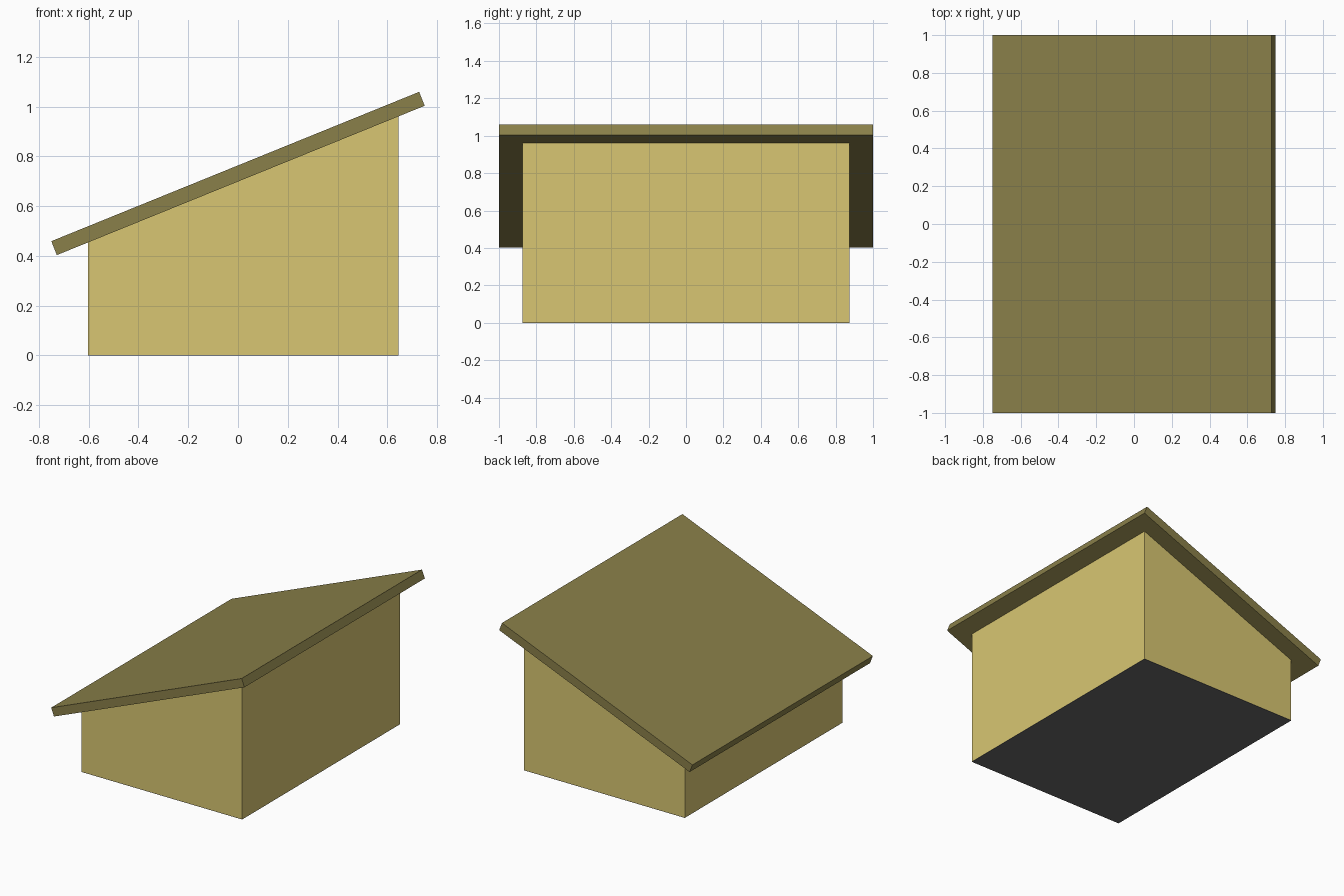
import bpy, bmesh

if "Cube" in bpy.data.objects:
    bpy.data.objects.remove(bpy.data.objects["Cube"])

def material(name, rgb):
    m = bpy.data.materials.new(name)
    m.diffuse_color = (*rgb, 1)
    m.use_nodes = True
    m.node_tree.nodes["Principled BSDF"].inputs["Base Color"].default_value = m.diffuse_color
    return m

def extrude_profile(name, pts, half_depth, mat):
    """Extrude an (x, z) outline along y, centred on y = 0."""
    bm = bmesh.new()
    face = bm.faces.new([bm.verts.new((x, -half_depth, z)) for x, z in pts])
    ext = bmesh.ops.extrude_face_region(bm, geom=[face])
    verts = [v for v in ext["geom"] if isinstance(v, bmesh.types.BMVert)]
    bmesh.ops.translate(bm, verts=verts, vec=(0, 2 * half_depth, 0))
    bmesh.ops.recalc_face_normals(bm, faces=bm.faces)
    me = bpy.data.meshes.new(name)
    bm.to_mesh(me)
    bm.free()
    me.materials.append(mat)
    ob = bpy.data.objects.new(name, me)
    bpy.context.collection.objects.link(ob)
    return ob

wall_mat = material("pale_wood", (0.69, 0.565, 0.168))
roof_mat = material("dark_wood", (0.254, 0.216, 0.068))
floor_mat = material("dark_grey", (0.14, 0.14, 0.14))

# Sloped roof underside, shared by roof and walls
X0, Z0, X1, Z1 = -0.728, 0.403, 0.75, 1.003
def roof_z(x):
    return Z0 + (x - X0) * (Z1 - Z0) / (X1 - X0)

LEFT, RIGHT, HALF_Y, PLATE = -0.603, 0.645, 0.875, 0.002

# Walls: a block whose top follows the roof slope
extrude_profile("walls", [(LEFT, PLATE), (RIGHT, PLATE),
                          (RIGHT, roof_z(RIGHT)), (LEFT, roof_z(LEFT))], HALF_Y, wall_mat)

# Thin floor plate closing the underside
extrude_profile("floor", [(LEFT, 0), (RIGHT, 0), (RIGHT, PLATE), (LEFT, PLATE)],
                HALF_Y, floor_mat)

# Single-pitch roof slab with overhangs
DX, DZ = -0.022, 0.056
extrude_profile("roof", [(X0, Z0), (X1, Z1), (X1 + DX, Z1 + DZ), (X0 + DX, Z0 + DZ)],
                1.0, roof_mat)
